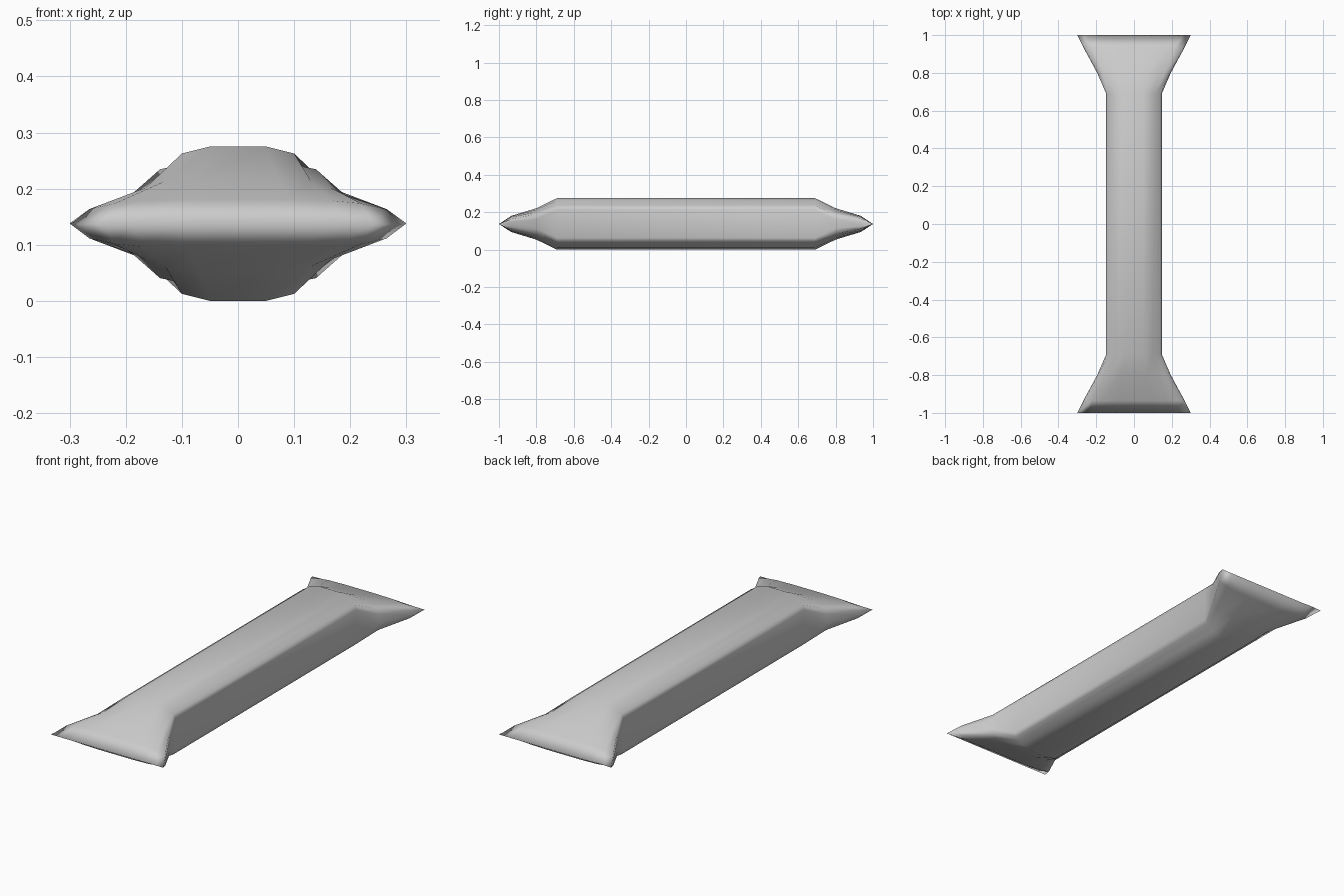
import bpy, bmesh

# Remove the default object
cube = bpy.data.objects.get("Cube")
if cube:
    bpy.data.objects.remove(cube)

grey = bpy.data.materials.new("plain grey")
grey.use_nodes = True
colour = (0.6, 0.6, 0.6, 1)
grey.diffuse_color = colour
grey.node_tree.nodes["Principled BSDF"].inputs["Base Color"].default_value = colour

MID = 0.1375

# Quarter sections from top centre to side: (x, height above mid)
shaft = [(0.05, 0.1375), (0.1, 0.125), (0.115, 0.102), (0.139, 0.097), (0.147, 0.075)]
neck = [(0.07, 0.084), (0.13, 0.076), (0.165, 0.064), (0.19, 0.052), (0.195, 0.025)]
flare = [(0.09, 0.043), (0.17, 0.041), (0.22, 0.036), (0.265, 0.026), (0.268, 0.012)]
tip = [(0.1, 0.001), (0.19, 0.001), (0.24, 0.001), (0.298, 0.001), (0.3, 0.0005)]
stations = [(0.69, shaft), (0.8, neck), (0.935, flare), (1.0, tip)]


def ring(bm, y, quarter):
    """Mirror a quarter section into a closed loop of vertices."""
    half = quarter + [(x, -z) for x, z in reversed(quarter)]
    loop = half + [(-x, z) for x, z in reversed(half)]
    return [bm.verts.new((x, y, MID + z)) for x, z in loop]


# Loft the sections from the front edge to the back edge
bm = bmesh.new()
sections = [(-y, q) for y, q in reversed(stations)] + stations
rings = [ring(bm, y, q) for y, q in sections]
for a, b in zip(rings, rings[1:]):
    for i in range(len(a)):
        j = (i + 1) % len(a)
        bm.faces.new((a[i], a[j], b[j], b[i]))

# Pinch both ends shut into a thin edge
bmesh.ops.remove_doubles(bm, verts=rings[0] + rings[-1], dist=0.0025)
bmesh.ops.recalc_face_normals(bm, faces=bm.faces)
for face in bm.faces:
    face.smooth = True

mesh = bpy.data.meshes.new("flared_bar")
bm.to_mesh(mesh)
bm.free()
mesh.materials.append(grey)
bar = bpy.data.objects.new("flared_bar", mesh)
bpy.context.collection.objects.link(bar)
